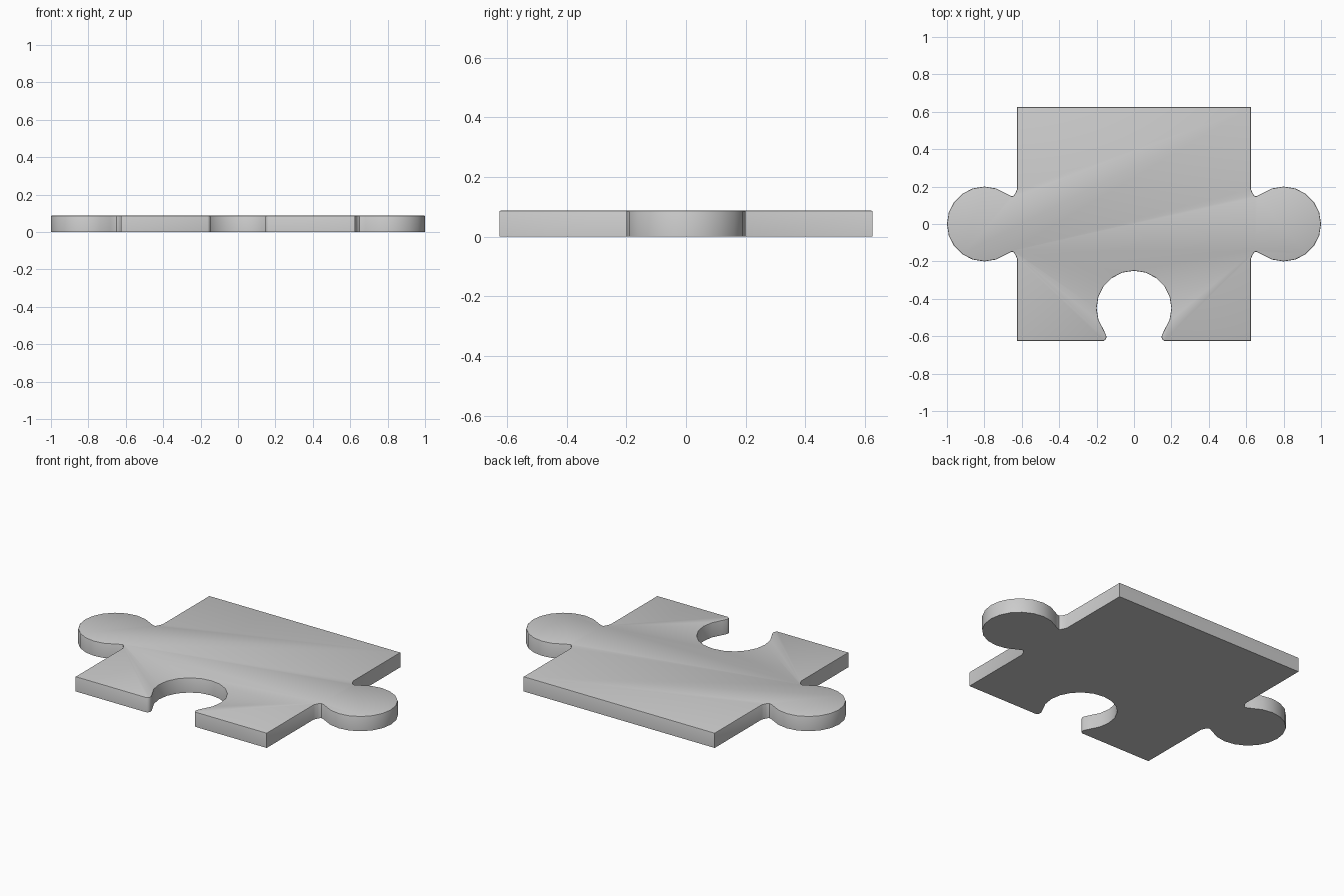
import bpy, bmesh
from math import sin, cos, radians

if "Cube" in bpy.data.objects:
    bpy.data.objects.remove(bpy.data.objects["Cube"])

HALF, HEIGHT, REACH, R = 0.625, 0.0875, 0.175, 0.2

# Half of a knob outline as (distance along edge, distance out from edge):
# fillet at the neck, then the round head
def knob(root):
    side = root + [(0.148, 0.024), (0.150, 0.033)]
    head = [(R * sin(radians(a)), REACH + R * cos(radians(a)))
            for a in range(126, -1, -18)]
    half = side + head
    return half + [(-u, v) for u, v in reversed(half[:-1])]

tab = knob([(0.185, 0.0), (0.175, 0.005), (0.163, 0.010), (0.154, 0.016)])
socket = knob([(0.163, 0.0), (0.153, 0.006), (0.148, 0.015)])

# Outline running counter-clockwise from the front left corner
outline = [(-HALF, -HALF)]
outline += [(-u, -HALF + v) for u, v in socket]
outline += [(HALF, -HALF)]
outline += [(HALF + v, -u) for u, v in tab]
outline += [(HALF, HALF), (-HALF, HALF)]
outline += [(-HALF - v, u) for u, v in tab]

# Extrude the plate and soften its top rim
bm = bmesh.new()
base = bm.faces.new([bm.verts.new((x, y, 0)) for x, y in outline])
new = bmesh.ops.extrude_face_region(bm, geom=[base], use_keep_orig=True)["geom"]
bmesh.ops.translate(bm, vec=(0, 0, HEIGHT),
                    verts=[g for g in new if isinstance(g, bmesh.types.BMVert)])
bmesh.ops.recalc_face_normals(bm, faces=bm.faces[:])
rim = [e for e in bm.edges if all(v.co.z > HEIGHT / 2 for v in e.verts)]
bmesh.ops.bevel(bm, geom=rim, offset=0.005, segments=2, profile=0.5,
                affect='EDGES', clamp_overlap=True)
bmesh.ops.recalc_face_normals(bm, faces=bm.faces[:])

mesh = bpy.data.meshes.new("puzzle_piece")
bm.to_mesh(mesh)
bm.free()
piece = bpy.data.objects.new("puzzle_piece", mesh)
bpy.context.collection.objects.link(piece)
bpy.context.view_layer.objects.active = piece
piece.select_set(True)
bpy.ops.object.shade_smooth_by_angle(angle=radians(40))
